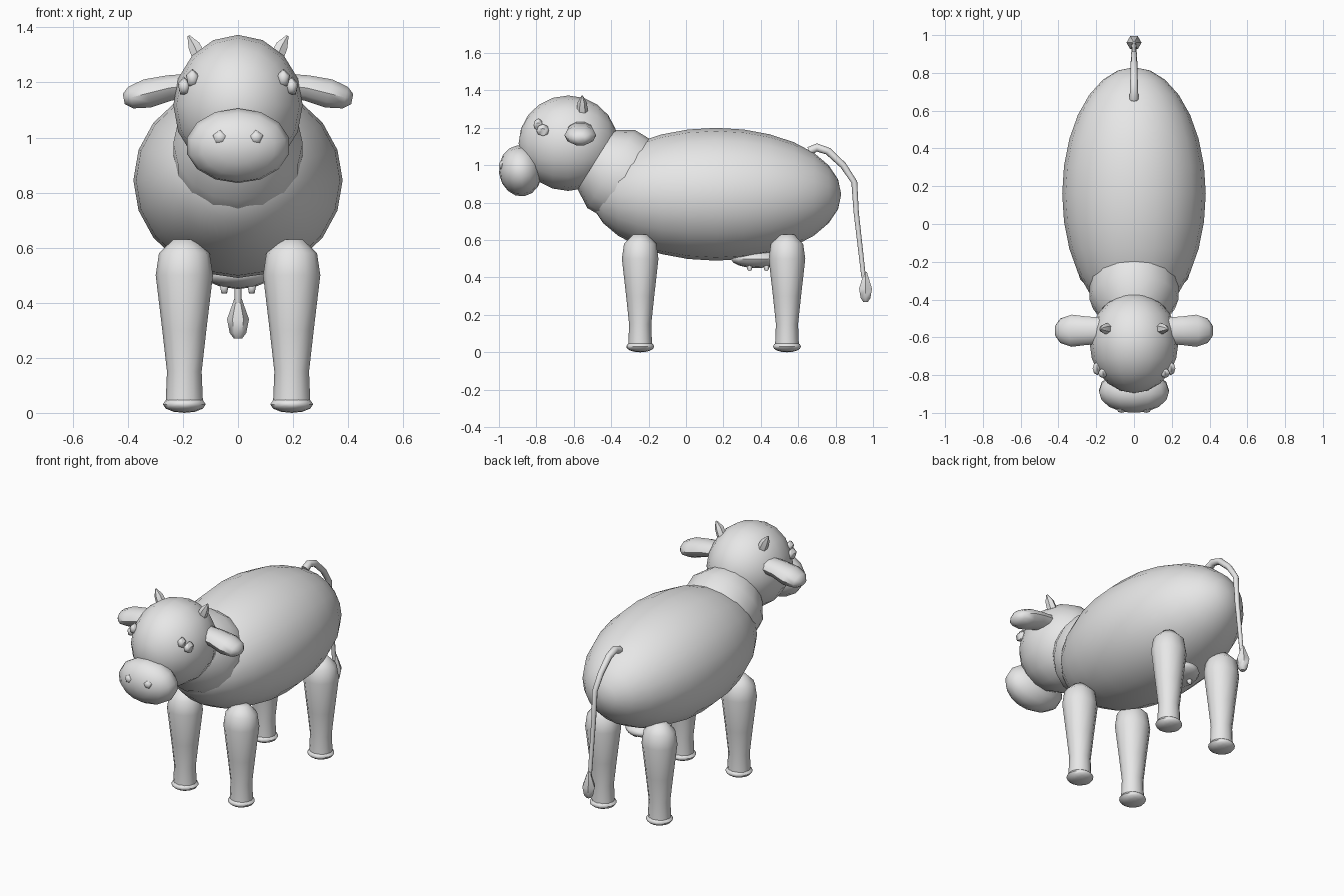
import bpy
import bmesh
from math import cos, sin, pi, radians
from mathutils import Matrix, Vector

default_cube = bpy.data.objects.get("Cube")
if default_cube:
    bpy.data.objects.remove(default_cube, do_unlink=True)

tone = 0.8
grey = bpy.data.materials.new("plain grey")
grey.use_nodes = True
grey.diffuse_color = (tone, tone, tone, 1)
shader = grey.node_tree.nodes["Principled BSDF"]
shader.inputs["Base Color"].default_value = grey.diffuse_color

RIGHTWARD = Vector((1, 0, 0))
BACKWARD = Vector((0, 1, 0))


def finish(name, bm):
    """Turn a bmesh into a shaded grey object."""
    bmesh.ops.recalc_face_normals(bm, faces=bm.faces)
    mesh = bpy.data.meshes.new(name)
    bm.to_mesh(mesh)
    bm.free()
    mesh.materials.append(grey)
    part = bpy.data.objects.new(name, mesh)
    bpy.context.collection.objects.link(part)
    bpy.ops.object.select_all(action='DESELECT')
    part.select_set(True)
    bpy.context.view_layer.objects.active = part
    bpy.ops.object.shade_smooth_by_angle(angle=radians(50))


def ball(name, centre, radii, segments=16, rings=10, tilt=0):
    """Ellipsoid with its poles at the front and back."""
    bm = bmesh.new()
    placement = (Matrix.Translation(centre) @ Matrix.Rotation(radians(tilt), 4, 'X')
                 @ Matrix.Diagonal(radii).to_4x4() @ Matrix.Rotation(pi / 2, 4, 'X'))
    bmesh.ops.create_uvsphere(bm, u_segments=segments, v_segments=rings,
                              radius=1, matrix=placement)
    finish(name, bm)


def bead(name, centre, radii):
    """Small faceted ellipsoid."""
    ball(name, centre, radii, segments=5, rings=4)


def tube(name, points, radii, sides=12, across=RIGHTWARD, flatten=1):
    """Closed tube whose rings stand square to a path of points."""
    bm = bmesh.new()
    points = [Vector(point) for point in points]
    last = len(points) - 1
    loops = []
    for index, (point, radius) in enumerate(zip(points, radii)):
        along = (points[min(index + 1, last)] - points[max(index - 1, 0)]).normalized()
        wide = (across - along * across.dot(along)).normalized() * radius
        thick = along.cross(wide) * flatten
        turns = [2 * pi * side / sides for side in range(sides)]
        loops.append([bm.verts.new(point + wide * cos(turn) + thick * sin(turn))
                      for turn in turns])
    for lower, upper in zip(loops, loops[1:]):
        for side in range(sides):
            following = (side + 1) % sides
            bm.faces.new((lower[side], lower[following], upper[following], upper[side]))
    bm.faces.new(loops[0])
    bm.faces.new(loops[-1])
    finish(name, bm)


def column(name, x, y, heights, radii, sides=12, flatten=1):
    """Upright tube."""
    tube(name, [(x, y, height) for height in heights], radii, sides, flatten=flatten)


# Trunk, neck and head
ball("body", (0, 0.16, 0.845), (0.38, 0.67, 0.355), segments=20, rings=14)
tube("neck", [(0, -0.1, 0.83), (0, -0.3, 0.92), (0, -0.4, 0.98), (0, -0.48, 1.03)],
     (0.2, 0.235, 0.235, 0.18), sides=16, flatten=1.04)
ball("head", (0, -0.63, 1.118), (0.235, 0.265, 0.255))
ball("muzzle", (0, -0.885, 0.97), (0.19, 0.115, 0.137), segments=14, rings=8, tilt=8)

for mirror, side in ((1, "left"), (-1, "right")):
    # Face details
    bead(f"{side}_nostril", (0.065 * mirror, -0.98, 1), (0.028, 0.02, 0.028))
    bead(f"{side}_eye", (0.195 * mirror, -0.765, 1.185), (0.025, 0.035, 0.035))
    bead(f"{side}_eyelid", (0.165 * mirror, -0.79, 1.215), (0.025, 0.025, 0.035))

    # Ear, broad from front to back and thin in height
    ear_line = [(0.16, 1.19), (0.25, 1.18), (0.33, 1.16), (0.39, 1.145), (0.415, 1.14)]
    tube(f"{side}_ear", [(x * mirror, -0.565, z) for x, z in ear_line],
         (0.07, 0.075, 0.085, 0.065, 0.03), sides=10, across=BACKWARD, flatten=0.65)

    # Horn
    tube(f"{side}_horn", [(0.14 * mirror, -0.555, 1.29), (0.16 * mirror, -0.555, 1.335),
                          (0.18 * mirror, -0.555, 1.37)],
         (0.03, 0.025, 0.005), sides=6, across=BACKWARD)

    # Tapering legs on rounded hooves
    for end, y in (("front", -0.245), ("hind", 0.54)):
        x = 0.195 * mirror
        column(f"{end}_{side}_leg", x, y, (0.03, 0.15, 0.3, 0.5, 0.58, 0.63),
               (0.068, 0.063, 0.08, 0.104, 0.092, 0.04), flatten=0.94)
        ball(f"{end}_{side}_hoof", (x, y, 0.031), (0.078, 0.075, 0.031),
             segments=12, rings=8)

    # Teats
    for end, y in (("front", 0.34), ("rear", 0.43)):
        bead(f"{end}_{side}_teat", (0.05 * mirror, y, 0.455), (0.017, 0.015, 0.027))

ball("udder", (0, 0.38, 0.5), (0.12, 0.14, 0.05), segments=12, rings=8)

# Tail arching off the rump, with a tuft at its end
tail_line = [(0.66, 1.075), (0.7, 1.095), (0.76, 1.075), (0.84, 1),
             (0.9, 0.91), (0.91, 0.75), (0.95, 0.4)]
tail_radii = [0.024 - 0.002 * step for step in range(len(tail_line))]
tube("tail", [(0, y, z) for y, z in tail_line], tail_radii, sides=8)
column("tail_tuft", 0, 0.96, (0.27, 0.29, 0.34, 0.43), (0.015, 0.03, 0.04, 0.008), sides=6)
